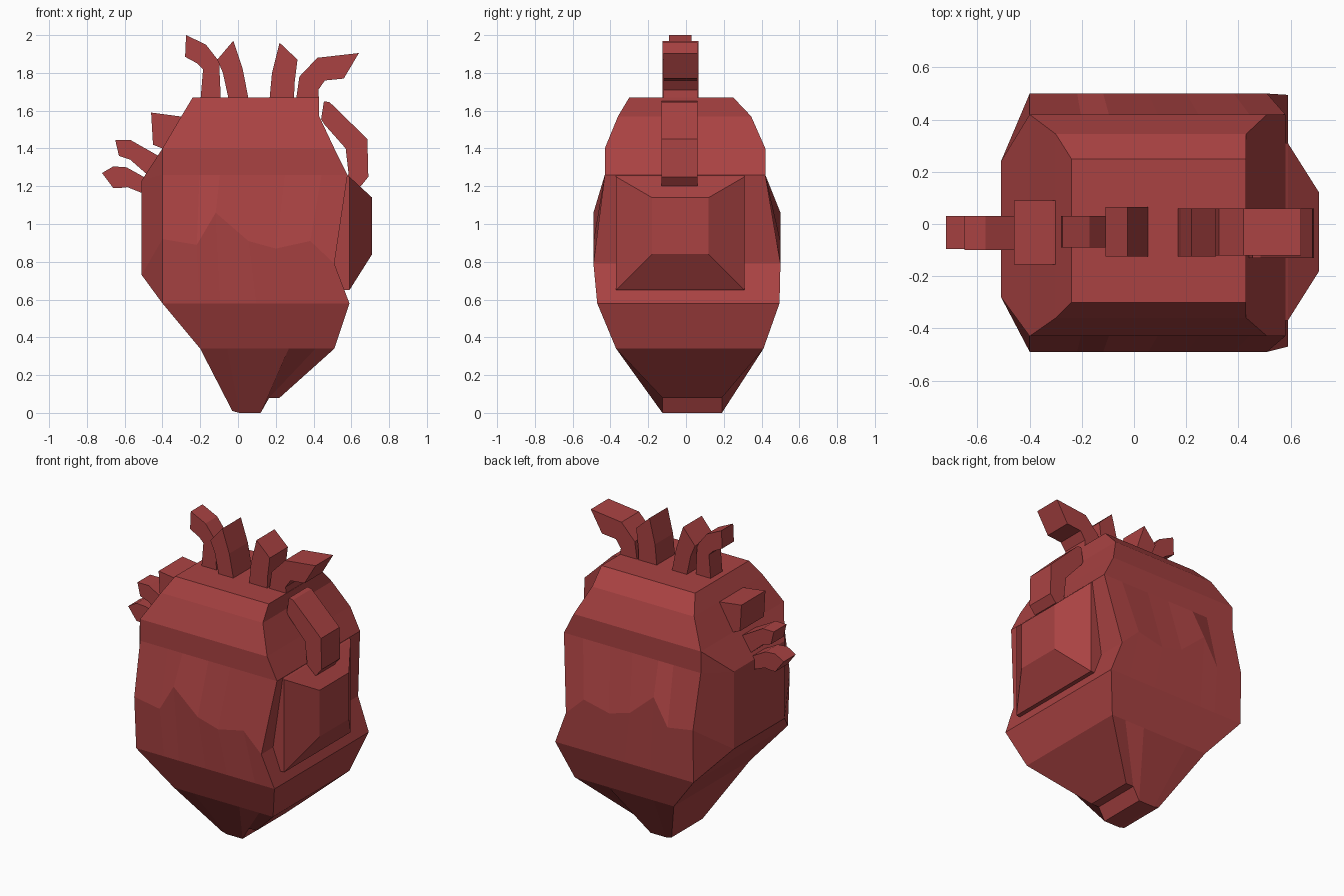
import bpy, bmesh

if "Cube" in bpy.data.objects:
    bpy.data.objects.remove(bpy.data.objects["Cube"])

mat = bpy.data.materials.new("heart_red")
mat.diffuse_color = (0.4, 0.055, 0.055, 1)
mat.use_nodes = True
mat.node_tree.nodes["Principled BSDF"].inputs["Base Color"].default_value = mat.diffuse_color


def finish(name, bm):
    bmesh.ops.recalc_face_normals(bm, faces=bm.faces)
    me = bpy.data.meshes.new(name)
    bm.to_mesh(me)
    bm.free()
    me.materials.append(mat)
    ob = bpy.data.objects.new(name, me)
    bpy.context.collection.objects.link(ob)


def loft(name, loops):
    """Closed solid through equal-length vertex loops."""
    bm = bmesh.new()
    rows = [[bm.verts.new(p) for p in loop] for loop in loops]
    n = len(rows[0])
    for a, b in zip(rows, rows[1:]):
        for i in range(n):
            j = (i + 1) % n
            bm.faces.new((a[i], a[j], b[j], b[i]))
    bm.faces.new(rows[0])
    bm.faces.new(rows[-1])
    finish(name, bm)


def vessel(name, y0, y1, edge_a, edge_b):
    """Square tube whose front outline runs between two edge polylines."""
    loft(name, [[(a[0], y0, a[1]), (b[0], y0, b[1]), (b[0], y1, b[1]), (a[0], y1, a[1])]
                for a, b in zip(edge_a, edge_b)])


# Body: rings of seven front and seven back points
cols = [0, .2, .31, .5, .66, .86, 1]
zig = [.92, .89, 1.06, .91, .87, .91, .79]
tip = [.01, 0, 0, 0, 0, .08, .08]
tip_cols = [0, .15, .3, .45, .6, .78, 1]
# left x, right x, front y, back y, heights, column spacing
rings = [(-.24, .43, -.30, .25, [1.67] * 7, cols),
         (-.30, .43, -.36, .345, [1.57] * 7, cols),
         (-.40, .51, -.43, .42, [1.40] * 7, cols),
         (-.40, .58, -.43, .42, [1.26] * 7, cols),
         (-.40, .51, -.49, .50, zig, cols),
         (-.40, .59, -.47, .495, [.58] * 7, cols),
         (-.20, .51, -.37, .41, [.34] * 7, cols),
         (-.03, .22, -.125, .19, tip, tip_cols)]
bm = bmesh.new()
front, back = [], []
for xl, xr, yf, yb, zs, fr in rings:
    for side, y in ((front, yf), (back, yb)):
        side.append([bm.verts.new((xl + (xr - xl) * f, y, z)) for f, z in zip(fr, zs)])
for side in (front, back):
    for a, b in zip(side, side[1:]):
        for i in range(6):
            bm.faces.new((a[i], a[i + 1], b[i + 1], b[i]))
for k in range(7):
    bm.faces.new((front[k][6], back[k][6], back[k + 1][6], front[k + 1][6]))
    if k not in (2, 3, 4):
        bm.faces.new((front[k][0], back[k][0], back[k + 1][0], front[k + 1][0]))
for k in (0, 7):
    for i in range(6):
        bm.faces.new((front[k][i], front[k][i + 1], back[k][i + 1], back[k][i]))
# Left bulge, closing the gap between rings 2 and 5
ft, bt, bb, fb = [bm.verts.new((-.51, y, z)) for y, z in
                  ((-.28, 1.23), (.24, 1.23), (.24, .73), (-.28, .73))]
bm.faces.new((ft, bt, bb, fb))
bm.faces.new((front[2][0], back[2][0], bt, ft))
bm.faces.new((front[5][0], back[5][0], bb, fb))
for side, t, b in ((front, ft, fb), (back, bt, bb)):
    bm.faces.new((side[2][0], side[3][0], t))
    bm.faces.new((side[3][0], side[4][0], b, t))
    bm.faces.new((side[4][0], side[5][0], b))
finish("heart_body", bm)

# Right bulge
loft("right_bulge", [[(x, y0, z0), (x, y1, z0), (x, y1, z1), (x, y0, z1)]
                     for x, y0, y1, z0, z1 in ((.48, -.37, .31, .65, 1.33),
                                               (.59, -.37, .31, .65, 1.25),
                                               (.71, -.18, .12, .84, 1.14))])

# Top vessels
vessel("top_vessel_1", -.09, .03,
       [(-.20, 1.64), (-.185, 1.82), (-.215, 1.85), (-.28, 1.885)],
       [(-.09, 1.64), (-.10, 1.86), (-.17, 1.95), (-.275, 2.0)])
vessel("top_vessel_2", -.125, .065,
       [(-.045, 1.64), (-.08, 1.80), (-.11, 1.87)],
       [(.06, 1.64), (.025, 1.82), (-.025, 1.97)])
vessel("top_vessel_3", -.125, .06,
       [(.165, 1.64), (.18, 1.80), (.22, 1.96)],
       [(.295, 1.64), (.30, 1.75), (.315, 1.87)])
vessel("top_vessel_4", -.12, .06,
       [(.305, 1.64), (.325, 1.78), (.42, 1.88), (.64, 1.905)],
       [(.43, 1.64), (.425, 1.71), (.46, 1.76), (.56, 1.77)])

# Right side loop vessel
vessel("right_vessel", -.13, .06,
       [(.455, 1.65), (.485, 1.645), (.685, 1.45), (.69, 1.25), (.65, 1.20)],
       [(.44, 1.555), (.455, 1.53), (.57, 1.40), (.585, 1.27), (.575, 1.20)])

# Left side vessels
vessel("left_vessel_1", -.155, .09,
       [(-.25, 1.56), (-.31, 1.57), (-.46, 1.59)],
       [(-.30, 1.40), (-.40, 1.40), (-.45, 1.42)])
vessel("left_vessel_2", -.10, .03,
       [(-.38, 1.33), (-.42, 1.36), (-.57, 1.445), (-.65, 1.445)],
       [(-.44, 1.24), (-.49, 1.27), (-.57, 1.34), (-.63, 1.36)])
vessel("left_vessel_3", -.095, .03,
       [(-.46, 1.23), (-.50, 1.25), (-.59, 1.30), (-.66, 1.305), (-.72, 1.27)],
       [(-.48, 1.15), (-.51, 1.165), (-.585, 1.195), (-.63, 1.19), (-.66, 1.19)])
